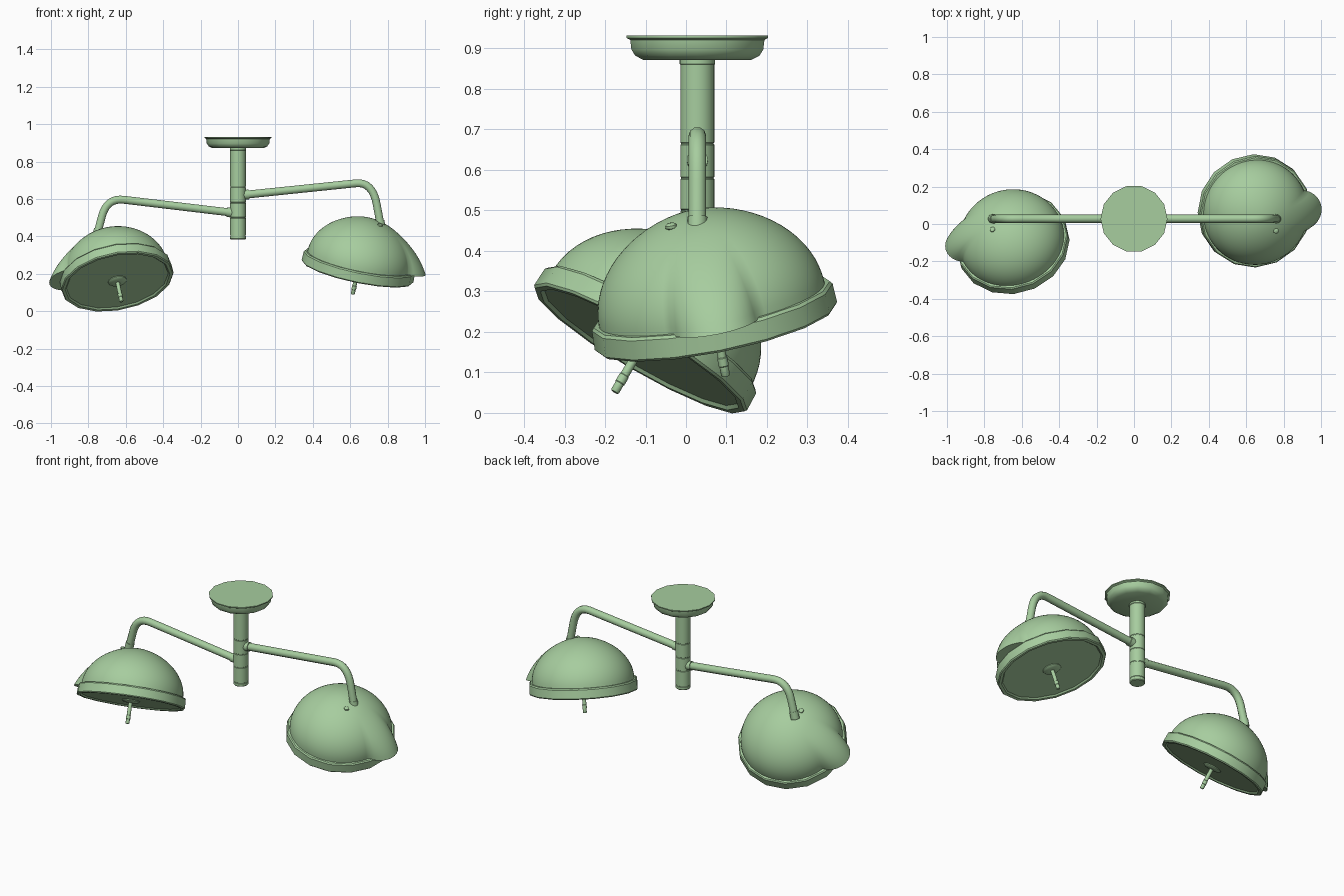
import bpy, bmesh, math
from mathutils import Vector, Matrix

if "Cube" in bpy.data.objects:
    bpy.data.objects.remove(bpy.data.objects["Cube"])

CY = 0.028  # y of the stem and arms

# one painted finish for the whole lamp
paint = bpy.data.materials.new("green_paint")
paint.diffuse_color = (0.385, 0.61, 0.345, 1)
paint.use_nodes = True
paint.node_tree.nodes["Principled BSDF"].inputs["Base Color"].default_value = paint.diffuse_color


def finish(name, bm, matrix, angle=35):
    bmesh.ops.remove_doubles(bm, verts=bm.verts, dist=1e-5)
    bmesh.ops.recalc_face_normals(bm, faces=bm.faces)
    me = bpy.data.meshes.new(name)
    bm.to_mesh(me)
    bm.free()
    me.materials.append(paint)
    ob = bpy.data.objects.new(name, me)
    bpy.context.collection.objects.link(ob)
    ob.matrix_world = matrix
    bpy.ops.object.select_all(action='DESELECT')
    ob.select_set(True)
    bpy.context.view_layer.objects.active = ob
    bpy.ops.object.shade_smooth_by_angle(angle=math.radians(angle))
    return ob


def skin(bm, rows):
    """Join closed rings of points with quads."""
    vs = [[bm.verts.new(p) for p in row] for row in rows]
    n = len(vs[0])
    for a, b in zip(vs, vs[1:]):
        for i in range(n):
            j = (i + 1) % n
            bm.faces.new((a[i], a[j], b[j], b[i]))


def lathe(name, profile, n, matrix, angle=35):
    """Revolve (radius, height) points around local z."""
    bm = bmesh.new()
    ring = [2 * math.pi * i / n for i in range(n)]
    skin(bm, [[(r * math.cos(t), r * math.sin(t), z) for t in ring] for r, z in profile])
    return finish(name, bm, matrix, angle)


def aim(origin, z, x):
    """Frame at origin with the given z axis and x as close as possible."""
    z = Vector(z).normalized()
    x = Vector(x)
    x = (x - z * x.dot(z)).normalized()
    m = Matrix((x, z.cross(x), z)).transposed().to_4x4()
    m.translation = origin
    return m


def dome(name, matrix):
    """Half ellipsoid with a rounded, flared vent on its local +x side."""
    base, rad, high, n, steps = 0.058, 0.284, 0.242, 96, 18
    ring = [2 * math.pi * i / n for i in range(n)]
    rows = [[(0.24 * math.cos(t), 0.24 * math.sin(t), base) for t in ring]]
    for k in range(steps + 1):
        p = math.pi / 2 * k / steps
        h = high * math.sin(p)
        row = []
        for t in ring:
            a = abs(math.atan2(math.sin(t), math.cos(t)))
            side = max(0, 1 - (a / 0.39) ** 2) ** 0.9
            r = rad * max(0, math.cos(p)) ** 1.1 + 0.077 * side * max(0, 1 - h / 0.2) ** 1.3
            row.append((r * math.cos(t), r * math.sin(t), base + h))
        rows.append(row)
    bm = bmesh.new()
    skin(bm, rows)
    return finish(name, bm, matrix, 50)


def arm(name, a, b, c, f, g):
    """Bent tube in the xz plane; the corner b is rounded from f to g."""
    pts = [a]
    for i in range(9):
        t = i / 8
        pts.append([f[k] * (1 - t) ** 2 + 2 * b[k] * t * (1 - t) + g[k] * t * t for k in (0, 1)])
    pts.append(c)
    cu = bpy.data.curves.new(name, 'CURVE')
    cu.dimensions = '3D'
    cu.bevel_depth = 0.022
    cu.bevel_resolution = 3
    cu.use_fill_caps = True
    cu.materials.append(paint)
    sp = cu.splines.new('POLY')
    sp.points.add(len(pts) - 1)
    for q, p in zip(sp.points, pts):
        q.co = (p[0], CY, p[1], 1)
    sp.use_smooth = True
    ob = bpy.data.objects.new(name, cu)
    bpy.context.collection.objects.link(ob)
    # collars at the stem and at the shade
    for part, p, q, r, size in (("stem_collar", a, f, 0.026, 0.03),
                                ("shade_collar", c, g, 0.0245, 0.045)):
        d = Vector((q[0] - p[0], 0, q[1] - p[1]))
        lathe(name + "_" + part, [(0, 0), (r, 0), (r, size), (0, size)], 16,
              aim((p[0], CY, p[1]), d, (0, 1, 0)))


# ceiling plate
lathe("ceiling_plate", [(0, 0.932), (0.179, 0.932), (0.179, 0.926), (0.170, 0.921),
                        (0.167, 0.897), (0.157, 0.882), (0.137, 0.872), (0, 0.872)],
      14, Matrix.Translation((0, CY, 0)))

# stem with grooves between its turning sections
prof = [(0, 0.875), (0.044, 0.875), (0.044, 0.862), (0.042, 0.860)]
for z in (0.665, 0.58, 0.5, 0.405):
    prof += [(0.042, z + 0.003), (0.0405, z + 0.0015), (0.0405, z - 0.0015), (0.042, z - 0.003)]
prof += [(0.042, 0.388), (0.039, 0.384), (0, 0.384)]
lathe("stem", prof, 24, Matrix.Translation((0, CY, 0)))

# arms
arm("right_arm", (0.03, 0.622), (0.72, 0.693), (0.766, 0.44), (0.63, 0.684), (0.742, 0.57))
arm("left_arm", (-0.03, 0.527), (-0.70, 0.607), (-0.757, 0.395), (-0.61, 0.596), (-0.727, 0.51))

# lamp heads, each tilted its own way
heads = (("right", 1, (0.638, 0.075, 0.209), (0.2, -0.19, 0.96)),
         ("left", -1, (-0.644, -0.115, 0.156), (-0.17, 0.5, 0.85)))
for side, s, centre, up in heads:
    m = aim(centre, up, (s, 0, 0))
    dome(side + "_shade", m)
    lathe(side + "_rim", [(0.276, 0.008), (0.284, 0), (0.300, 0), (0.305, 0.006),
                          (0.303, 0.054), (0.297, 0.061), (0.27, 0.062)], 16, m, 30)
    lathe(side + "_diffuser", [(0, 0.008), (0.280, 0.008)], 16, m)
    lathe(side + "_handle_plate", [(0, 0.014), (0.05, 0.014), (0.05, 0.004), (0.042, -0.002),
                                   (0.018, -0.006), (0, -0.006)], 24, m)
    lathe(side + "_handle", [(0, 0.0), (0.011, 0.0), (0.011, -0.074), (0.0125, -0.076),
                             (0.0125, -0.096), (0.011, -0.098), (0.011, -0.120),
                             (0.009, -0.123), (0, -0.123)], 16, m)
    # small knob on top of the shade
    lathe(side + "_knob", [(0, -0.02), (0.009, -0.02), (0.009, 0.0), (0.014, 0.003),
                           (0.014, 0.010), (0.009, 0.014), (0, 0.015)], 12,
          m @ Matrix.Translation((0.065, -s * 0.061, 0.281)))
